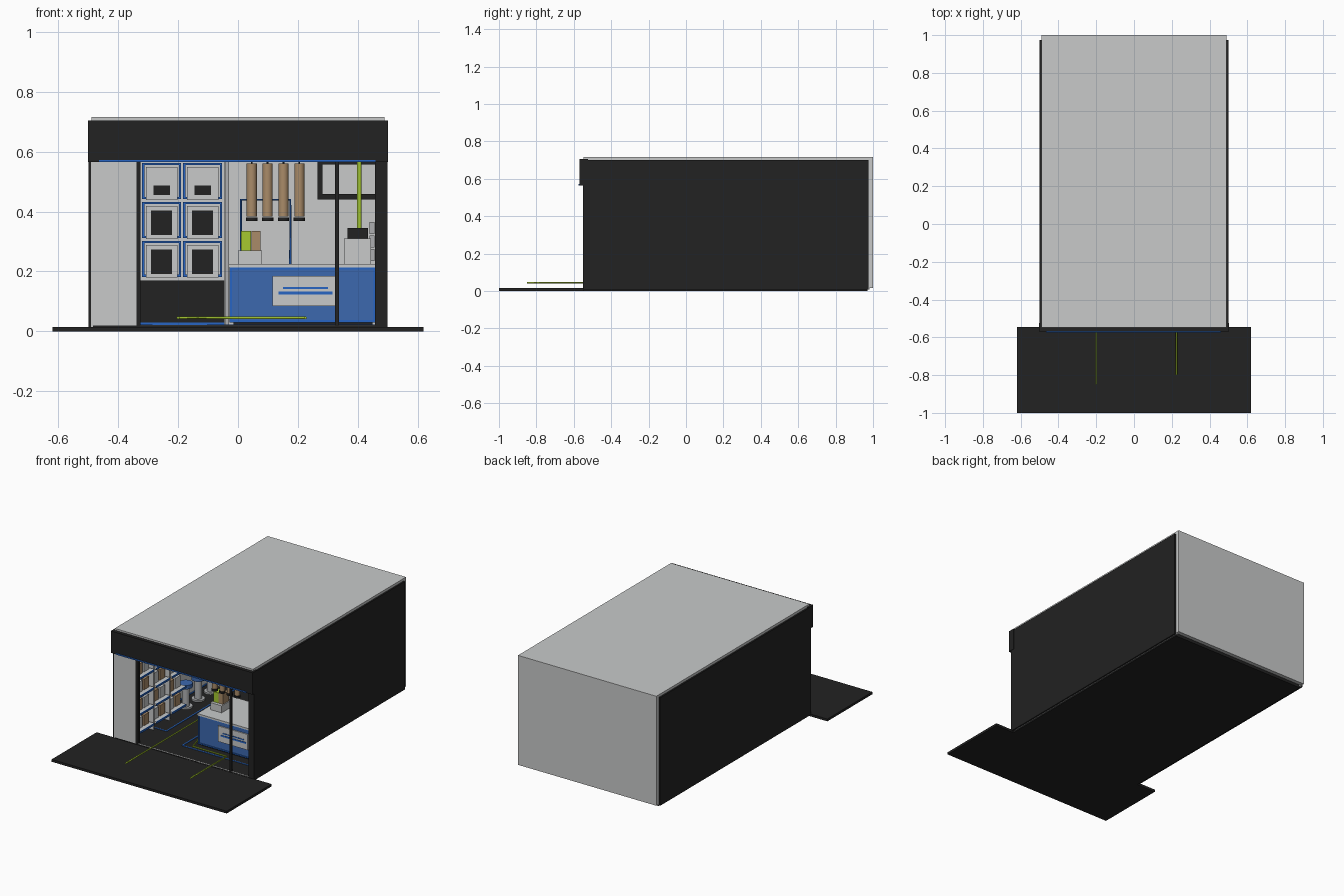
import bpy
from mathutils import Vector

cube = bpy.data.objects.get("Cube")
if cube:
    bpy.data.objects.remove(cube, do_unlink=True)


def material(name, r, g, b):
    m = bpy.data.materials.new(name)
    m.use_nodes = True
    m.diffuse_color = (r, g, b, 1)
    node = next(n for n in m.node_tree.nodes if n.type == 'BSDF_PRINCIPLED')
    node.inputs["Base Color"].default_value = (r, g, b, 1)
    return m


BLACK = material("charcoal", 0.016, 0.016, 0.016)
LIGHT = material("light grey", 0.58, 0.59, 0.59)
BLUE = material("blue", 0.045, 0.14, 0.43)
TRIM = material("bright blue", 0.02, 0.13, 0.55)
GREEN = material("lime", 0.38, 0.58, 0.03)
BROWN = material("tan", 0.40, 0.26, 0.14)
METAL = material("metal grey", 0.42, 0.43, 0.44)


def box(name, mat, x, y, z):
    """Box from its ranges along x, y and z."""
    bpy.ops.mesh.primitive_cube_add(size=1, location=[sum(r) / 2 for r in (x, y, z)])
    ob = bpy.context.object
    ob.name = name
    ob.scale = [r[1] - r[0] for r in (x, y, z)]
    bpy.ops.object.transform_apply(location=False, rotation=False, scale=True)
    ob.data.materials.append(mat)
    return ob


def cylinder(name, mat, x, y, z, radius):
    bpy.ops.mesh.primitive_cylinder_add(vertices=20, radius=radius, depth=z[1] - z[0],
                                        location=(x, y, sum(z) / 2))
    ob = bpy.context.object
    ob.name = name
    ob.data.materials.append(mat)
    bpy.ops.object.shade_smooth_by_angle()
    return ob


def tube(name, mat, points, radius):
    curve = bpy.data.curves.new(name, 'CURVE')
    curve.dimensions = '3D'
    curve.bevel_depth = radius
    curve.bevel_resolution = 1
    curve.use_fill_caps = True
    line = curve.splines.new('POLY')
    line.points.add(len(points) - 1)
    for p, co in zip(line.points, points):
        p.co = (*co, 1)
    curve.materials.append(mat)
    ob = bpy.data.objects.new(name, curve)
    bpy.context.collection.objects.link(ob)


def frame(name, mat, x, y, z, t):
    """Upright rectangular frame with bars of width t."""
    for i in (0, 1):
        a = x[0] if i == 0 else x[1] - t
        c = z[0] if i == 0 else z[1] - t
        box(name + "_side", mat, (a, a + t), y, z)
        box(name + "_rail", mat, (x[0] + t, x[1] - t), y, (c, c + t))


def floor_outline(name, x, y, t=0.008):
    z = (0.02, 0.023)
    for e in x:
        box(name, TRIM, (e - t / 2, e + t / 2), y, z)
    for e in y:
        box(name, TRIM, x, (e - t / 2, e + t / 2), z)


# Building shell
box("floor", BLACK, (-0.485, 0.485), (-0.55, 0.97), (0, 0.02))
box("entrance_pad", BLACK, (-0.62, 0.62), (-1, -0.545), (0, 0.015))
for s in (-1, 1):
    box("outer_wall", BLACK, sorted((s * 0.5, s * 0.49)), (-0.55, 0.975), (0.008, 0.7))
    box("wall_lining", LIGHT, sorted((s * 0.49, s * 0.478)), (-0.53, 0.98), (0.008, 0.7))
box("back_wall", LIGHT, (-0.49, 0.49), (0.975, 1), (0.015, 0.705))
box("roof", LIGHT, (-0.49, 0.49), (-0.548, 1), (0.7, 0.716))
box("fascia", BLACK, (-0.502, 0.502), (-0.57, -0.525), (0.565, 0.705))
box("fascia_light_strip", TRIM, (-0.465, 0.46), (-0.574, -0.55), (0.565, 0.573))

# Shop front
box("front_panel", LIGHT, (-0.492, -0.34), (-0.55, -0.535), (0.015, 0.565))
box("panel_post", BLACK, (-0.34, -0.325), (-0.55, -0.53), (0.015, 0.565))
box("door_post", BLACK, (0.324, 0.337), (-0.55, -0.535), (0.015, 0.565))
box("corner_post", BLACK, (0.458, 0.492), (-0.55, -0.53), (0.015, 0.565))
box("threshold", LIGHT, (-0.325, 0.458), (-0.55, -0.543), (0.015, 0.021))

# Floor markings
floor_outline("counter_marking", (-0.1, 0.46), (-0.42, 0.05))
floor_outline("shelf_marking", (-0.47, -0.29), (-0.31, 0.5))

# Lime guide rail around the counter
tube("guide_rail", GREEN, [(-0.2, -0.85, 0.045), (-0.2, -0.1, 0.045), (-0.06, -0.28, 0.045),
                           (-0.015, -0.436, 0.045), (0.225, -0.436, 0.045),
                           (0.225, -0.8, 0.045)], 0.005)

# Service counter with its sign plate
box("counter", BLUE, (-0.025, 0.458), (-0.36, -0.07), (0.035, 0.213))
box("counter_plinth", BLACK, (-0.015, 0.45), (-0.35, -0.08), (0.02, 0.035))
frame("counter_edging", TRIM, (-0.028, 0.46), (-0.364, -0.358), (0.03, 0.215), 0.008)
box("counter_top", LIGHT, (-0.032, 0.462), (-0.368, -0.06), (0.213, 0.225))
box("sign_plate", LIGHT, (0.115, 0.325), (-0.367, -0.36), (0.085, 0.185))
box("sign_line", TRIM, (0.15, 0.3), (-0.37, -0.366), (0.142, 0.148))
box("sign_line", TRIM, (0.135, 0.315), (-0.37, -0.366), (0.123, 0.133))

# Goods and machine on the counter
box("display_tray", LIGHT, (0, 0.08), (-0.28, -0.18), (0.225, 0.27))
box("lime_pack", GREEN, (0.01, 0.043), (-0.26, -0.2), (0.27, 0.335))
box("tan_pack", BROWN, (0.045, 0.075), (-0.26, -0.2), (0.27, 0.335))
tube("blue_rack", TRIM, [(0.01, -0.12, 0.225), (0.01, -0.12, 0.44),
                         (0.175, -0.12, 0.44), (0.175, -0.12, 0.225)], 0.004)
box("machine_body", LIGHT, (0.355, 0.445), (-0.3, -0.18), (0.225, 0.31))
box("machine_head", BLACK, (0.366, 0.435), (-0.29, -0.19), (0.31, 0.345))
cylinder("feed_pipe", GREEN, 0.405, -0.24, (0.345, 0.7), 0.008)
for i in range(3):
    z = 0.235 + i * 0.045
    box("side_canister", METAL, (0.44, 0.456), (-0.16, -0.1), (z, z + 0.04))

# Hanging lamps
for i in range(4):
    x = 0.046 + i * 0.053
    cylinder("lamp_tube", BROWN, x, -0.3, (0.383, 0.56), 0.017)
    cylinder("lamp_cap", BLACK, x, -0.3, (0.368, 0.38), 0.019)
    cylinder("lamp_cord", BLACK, x, -0.3, (0.56, 0.7), 0.003)

# Hanging window frame
frame("hanging_frame", BLACK, (0.265, 0.475), (-0.1, -0.08), (0.44, 0.575), 0.018)

# Stacked lockers at the back
box("locker_base", BLACK, (-0.325, -0.045), (0.55, 0.85), (0.03, 0.17))
box("locker_foot", TRIM, (-0.325, -0.045), (0.545, 0.84), (0.02, 0.03))
box("locker_body", LIGHT, (-0.325, -0.045), (0.56, 0.85), (0.17, 0.575))
box("locker_side_post", METAL, (-0.042, -0.03), (0.55, 0.6), (0.02, 0.7))
for col in range(2):
    x = -0.32 + col * 0.137
    for row in range(3):
        z = 0.182 + row * 0.13
        frame("locker_trim", TRIM, (x, x + 0.13), (0.552, 0.56), (z, z + 0.12), 0.007)
        box("locker_door", LIGHT, (x + 0.012, x + 0.118), (0.545, 0.56), (z - 0.003, z + 0.107))
        if row < 2:
            window = (z + 0.01, z + 0.092)
            wide = (x + 0.03, x + 0.1)
        else:
            window = (z + 0.013, z + 0.045)
            wide = (x + 0.037, x + 0.092)
        box("locker_window", BLACK, wide, (0.54, 0.546), window)

# Wall shelves with goods along the right-hand wall
for unit in range(3):
    y = -0.5 + unit * 0.16
    box("shelf_side", LIGHT, (-0.478, -0.36), (y, y + 0.01), (0.02, 0.56))
    for level in range(5):
        z = 0.06 + level * 0.115
        box("shelf_board", LIGHT, (-0.478, -0.35), (y + 0.01, y + 0.15), (z, z + 0.012))
        box("shelf_lip", TRIM, (-0.35, -0.345), (y + 0.01, y + 0.15), (z, z + 0.012))
        if level < 4:
            for k in range(2):
                b = y + 0.02 + k * 0.065
                box("shelf_goods", BROWN if (level + k) % 2 else LIGHT,
                    (-0.46, -0.375), (b, b + 0.05), (z + 0.012, z + 0.08))

# Row of stools
for i in range(4):
    y = 0.03 + i * 0.125
    cylinder("stool_foot", METAL, -0.39, y, (0.02, 0.03), 0.04)
    cylinder("stool_stem", METAL, -0.39, y, (0.03, 0.15), 0.022)
    cylinder("stool_seat", BLUE, -0.39, y, (0.15, 0.175), 0.04)
